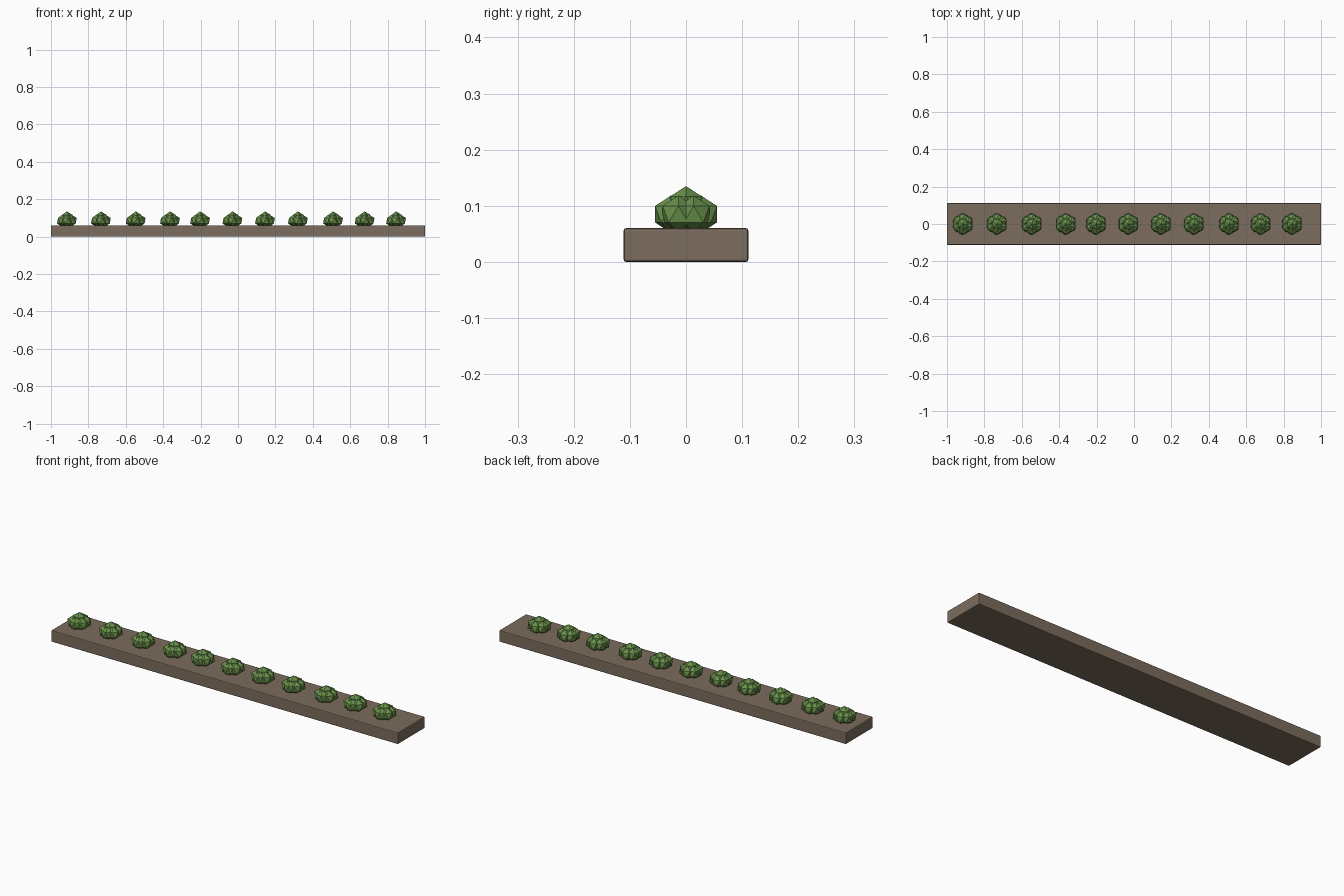
import bpy, bmesh, math
from mathutils import Matrix

cube = bpy.data.objects.get("Cube")
if cube:
    bpy.data.objects.remove(cube, do_unlink=True)


def material(name, rgb):
    m = bpy.data.materials.new(name)
    m.use_nodes = True
    m.diffuse_color = (*rgb, 1)
    m.node_tree.nodes["Principled BSDF"].inputs["Base Color"].default_value = (*rgb, 1)
    return m


def add_object(name, bm, mat):
    mesh = bpy.data.meshes.new(name)
    bm.to_mesh(mesh)
    bm.free()
    mesh.materials.append(mat)
    ob = bpy.data.objects.new(name, mesh)
    bpy.context.collection.objects.link(ob)
    return ob


soil = material("soil brown", (0.20, 0.15, 0.11))
leaf = material("leaf green", (0.14, 0.28, 0.07))

# Long soil bed with softened edges
bm = bmesh.new()
bmesh.ops.create_cube(bm, size=1, matrix=Matrix.Translation((0, 0, 0.03))
                      @ Matrix.Diagonal((2, 0.222, 0.06, 1)))
bed = add_object("soil_bed", bm, soil)
bevel = bed.modifiers.new("soft_edges", "BEVEL")
bevel.width = 0.004
bevel.segments = 2


# Leafy plant: a raised centre clump ringed by six lower clumps
def plant(name, x):
    bm = bmesh.new()
    centres = [(0, 0, 0.102)]
    for i in range(6):
        a = math.tau * (i + 0.5) / 6
        centres.append((0.027 * math.cos(a), 0.027 * math.sin(a), 0.085))
    for c in centres:
        bmesh.ops.create_icosphere(bm, subdivisions=1, radius=0.033,
                                   matrix=Matrix.Translation(c))
    add_object(name, bm, leaf).location.x = x


# Row of plants, slightly uneven in spacing
row = [-0.915, -0.733, -0.547, -0.364, -0.203, -0.03, 0.144, 0.32, 0.508, 0.677, 0.845]
for i, x in enumerate(row):
    plant(f"leafy_plant_{i + 1}", x)
